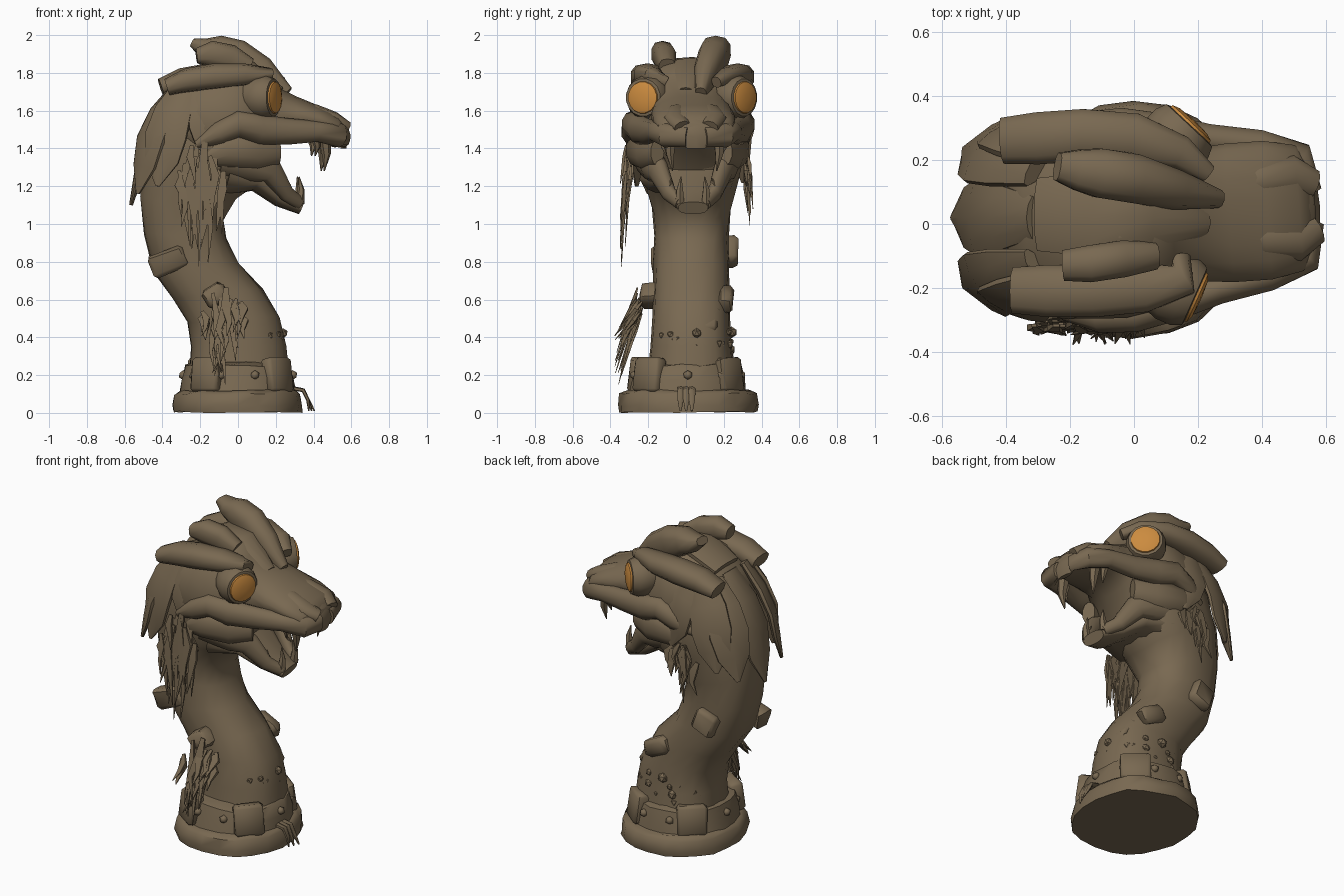
import bpy, bmesh, math, random
from mathutils import Vector, Matrix

random.seed(4)
if "Cube" in bpy.data.objects:
    bpy.data.objects.remove(bpy.data.objects["Cube"])

Z = Vector((0, 0, 1))
PIVOT = Vector((-0.2, 0, 0))
YAW = Matrix.Translation(PIVOT) @ Matrix.Rotation(math.radians(4), 4, 'Z') @ Matrix.Translation(-PIVOT)


def material(name, color):
    mat = bpy.data.materials.new(name)
    mat.use_nodes = True
    mat.diffuse_color = color
    mat.node_tree.nodes["Principled BSDF"].inputs["Base Color"].default_value = color
    return mat


WOOD = material("weathered brown wood", (0.19, 0.14, 0.083, 1))
AMBER = material("amber eye", (0.6, 0.26, 0.05, 1))


def spow(value, power):
    return math.copysign(abs(value) ** power, value)


def ring(center, u, v, n, power=2):
    """Superellipse ring spanned by the half-axes u and v."""
    angles = [math.tau * (i + 0.5) / n for i in range(n)]
    return [center + u * spow(math.cos(a), 2 / power) + v * spow(math.sin(a), 2 / power) for a in angles]


def loft(bm, rings):
    loops = [[bm.verts.new(p) for p in r] for r in rings]
    n = len(loops[0])
    for a, b in zip(loops, loops[1:]):
        for i in range(n):
            j = (i + 1) % n
            bm.faces.new((a[i], a[j], b[j], b[i]))
    bm.faces.new(loops[0][::-1])
    bm.faces.new(loops[-1])


def sweep(bm, points, widths, heights, up=Z, n=10, power=2):
    """Loft of varying width and height along a path."""
    points = [Vector(p) for p in points]
    rings = []
    for i, p in enumerate(points):
        tangent = (points[min(i + 1, len(points) - 1)] - points[max(i - 1, 0)]).normalized()
        side = tangent.cross(up).normalized()
        rings.append(ring(p, side * widths[i], side.cross(tangent) * heights[i], n, power))
    loft(bm, rings)


def finish(bm, name, mat=WOOD, yaw=False, angle=50, jitter=0):
    for v in bm.verts:
        if jitter:
            v.co += Vector([random.uniform(-jitter, jitter) for _ in range(3)])
    if yaw:
        bm.transform(YAW)
    bmesh.ops.recalc_face_normals(bm, faces=bm.faces)
    mesh = bpy.data.meshes.new(name)
    bm.to_mesh(mesh)
    bm.free()
    mesh.materials.append(mat)
    obj = bpy.data.objects.new(name, mesh)
    bpy.context.collection.objects.link(obj)
    bpy.ops.object.select_all(action='DESELECT')
    obj.select_set(True)
    bpy.context.view_layer.objects.active = obj
    bpy.ops.object.shade_smooth_by_angle(angle=math.radians(angle))


def stack(name, levels, n, jitter):
    """Upright body from (height, half x, half y) levels."""
    bm = bmesh.new()
    loft(bm, [ring(Vector((0, 0.01, z)), Vector((x, 0, 0)), Vector((0, y, 0)), n, 2.2) for z, x, y in levels])
    finish(bm, name, jitter=jitter)


def block(bm, center, size, angle, tilt):
    m = (Matrix.Translation(center) @ Matrix.Rotation(angle, 4, 'Z')
         @ Matrix.Rotation(tilt, 4, 'Y') @ Matrix.Diagonal((*size, 1)))
    bmesh.ops.create_cube(bm, size=1, matrix=m)


# Base and collar
stack("base_plinth", [(.005, .345, .365), (.04, .345, .37), (.1, .335, .36), (.12, .31, .33)], 22, .006)
stack("collar_band", [(.1, .31, .315), (.18, .295, .3), (.25, .28, .28), (.265, .24, .23)], 20, .007)
panels, bosses = bmesh.new(), bmesh.new()
for k in (-.75, .9, 2.3, 4.1):
    d = Vector((math.cos(k), math.sin(k), 0))
    block(panels, d * .285 + Z * .2, (.08, .17, .18), k, -.15)
for i in range(10):
    a = math.tau * i / 10
    bmesh.ops.create_icosphere(bosses, subdivisions=1, radius=.026, matrix=Matrix.Translation(
        (.29 * math.cos(a), .01 + .295 * math.sin(a), .2)))
bmesh.ops.bevel(panels, geom=panels.edges[:], offset=.015, segments=1, affect='EDGES')
finish(panels, "collar_panels", jitter=.004)
finish(bosses, "collar_bosses")

# Curved neck: back edge, front edge, half width
neck = [((-.27, .1), (.28, .1), .25), ((-.25, .35), (.26, .35), .215),
        ((-.27, .48), (.225, .51), .205), ((-.35, .6), (.13, .66), .2),
        ((-.45, .75), (.0, .79), .2), ((-.5, .95), (-.06, .92), .2),
        ((-.52, 1.15), (-.08, 1.02), .21), ((-.49, 1.38), (-.01, 1.13), .25),
        ((-.4, 1.57), (.08, 1.2), .28), ((-.28, 1.72), (.12, 1.3), .27)]
bm = bmesh.new()
rings = []
for back, front, w in neck:
    b, f = Vector((back[0], .03, back[1])), Vector((front[0], .03, front[1]))
    rings.append(ring((b + f) / 2, (f - b) / 2, Vector((0, w, 0)), 18, 2.4))
loft(bm, rings)
finish(bm, "neck", jitter=.006)

# Patches and lumps on the neck
bm = bmesh.new()
for center, size, tilt in (((-.37, -.13, .8), (.2, .1, .13), -.4), ((-.3, .22, .85), (.14, .1, .14), -.4),
                           ((-.12, -.18, .62), (.13, .13, .11), -.5), ((.05, .21, .6), (.16, .08, .1), .4),
                           ((.17, .1, .5), (.05, .14, .15), -.6)):
    block(bm, center, size, 0, tilt)
bmesh.ops.bevel(bm, geom=bm.edges[:], offset=.02, segments=1, affect='EDGES')
finish(bm, "neck_patches", jitter=.008)
bm = bmesh.new()
for i in range(26):
    a = random.uniform(-1, 2.6)
    p = Vector((.24 * math.cos(a), .03 + .21 * math.sin(a), random.uniform(.28, .43)))
    bmesh.ops.create_icosphere(bm, subdivisions=1, radius=random.uniform(.015, .032), matrix=Matrix.Translation(p))
finish(bm, "barnacles", angle=25)

# Skull and upper jaw: x, bottom, top, half width
skull = [(-.4, 1.47, 1.62, .14), (-.34, 1.4, 1.72, .23), (-.2, 1.27, 1.83, .3),
         (-.05, 1.21, 1.88, .31), (.06, 1.22, 1.87, .29), (.12, 1.28, 1.81, .24),
         (.2, 1.42, 1.73, .21), (.3, 1.46, 1.68, .22), (.42, 1.47, 1.63, .22),
         (.52, 1.44, 1.59, .2), (.57, 1.42, 1.53, .13)]
bm = bmesh.new()
loft(bm, [ring(Vector((x, 0, (lo + hi) / 2)), Vector((0, w, 0)), Vector((0, 0, (hi - lo) / 2)), 20, 2.1)
          for x, lo, hi, w in skull])
finish(bm, "skull", yaw=True)

# Lower jaw
bm = bmesh.new()
sweep(bm, [(-.06, 0, 1.27), (.1, 0, 1.23), (.22, 0, 1.135), (.335, 0, 1.085)],
      [.26, .2, .13, .08], [.13, .06, .045, .035], n=14, power=2.5)
for s in (1, -1):
    sweep(bm, [(-.1, s * .22, 1.36), (.08, s * .2, 1.32), (.165, s * .17, 1.28), (.25, s * .12, 1.16),
               (.325, s * .07, 1.11)], [.07, .06, .05, .035, .025], [.1, .1, .07, .045, .035])
finish(bm, "lower_jaw", yaw=True)

# Lips, cheeks, brow horns, nostrils and teeth
lips, brows, noses, teeth = [bmesh.new() for _ in range(4)]
for s in (1, -1):
    sweep(lips, [(.57, s * .05, 1.46), (.53, s * .16, 1.47), (.41, s * .205, 1.49), (.25, s * .235, 1.49),
                 (.1, s * .27, 1.5), (-.02, s * .295, 1.53), (-.12, s * .3, 1.48), (-.24, s * .28, 1.42)],
          [.025, .05, .05, .05, .06, .06, .05, .02], [.05, .065, .055, .07, .08, .07, .06, .02])
    sweep(lips, [(.2, s * .18, 1.38), (.08, s * .23, 1.38), (-.08, s * .27, 1.39), (-.22, s * .26, 1.34)],
          [.04, .06, .06, .02], [.07, .1, .09, .03])
    front = .24 if s > 0 else .14
    sweep(brows, [(front, s * .13, 1.75), (min(front, .16), s * .2, 1.79), (.02, .02 + s * .235, 1.79),
                  (-.14, .03 + s * .245, 1.78), (-.28, .035 + s * .24, 1.76), (-.39, .04 + s * .235, 1.725)],
          [.03, .055, .08, .085, .085, .075], [.03, .04, .06, .07, .065, .045], power=2.5)
    sweep(noses, [(.26, s * .07, 1.62), (.4, s * .09, 1.59), (.5, s * .1, 1.55), (.565, s * .07, 1.51)],
          [.03, .06, .07, .05], [.03, .045, .045, .04])
    for x, y, z, tip, r in ((.45, .13, 1.46, 1.28, .034), (.4, .16, 1.46, 1.36, .025),
                            (.32, .07, 1.11, 1.25, .028), (.25, .12, 1.17, 1.24, .02)):
        sweep(teeth, [(x, s * y, z), (x + .01, s * y, (z + tip) / 2), (x, s * y * .9, tip)],
              [r, r * .7, .003], [r, r * .7, .003], up=Vector((1, 0, 0)), n=6)
# Hooked upper beak lip
sweep(noses, [(.46, 0, 1.56), (.54, 0, 1.52), (.56, 0, 1.46), (.56, 0, 1.4)],
      [.1, .12, .12, .05], [.04, .035, .025, .015], up=Vector((1, 0, .5)))
finish(lips, "lips_and_cheeks", yaw=True)
finish(brows, "brow_horns", yaw=True)
finish(noses, "nostrils", yaw=True)
finish(teeth, "teeth", yaw=True)

# Crests on top of the head
bm = bmesh.new()
sweep(bm, [(.26, .08, 1.69), (.12, .11, 1.8), (-.01, .145, 1.88), (-.11, .16, 1.92), (-.18, .17, 1.93),
           (-.24, .18, 1.96)],
      [.03, .065, .08, .08, .065, .045], [.04, .09, .1, .08, .055, .025], power=2.5)
sweep(bm, [(.06, -.1, 1.83), (-.04, -.11, 1.88), (-.14, -.125, 1.9), (-.22, -.13, 1.89)],
      [.045, .06, .06, .05], [.05, .07, .07, .04], power=2.6)
sweep(bm, [(.22, 0, 1.7), (.05, .02, 1.85), (-.12, .03, 1.85), (-.3, .03, 1.76)],
      [.04, .1, .14, .12], [.03, .03, .035, .03])
finish(bm, "head_crests")

# Eyes: rounded socket and amber dome
for name, center, degrees in (("right", (.185, -.225, 1.67), -24), ("left", (.17, .305, 1.67), 47)):
    a = math.radians(degrees)
    d, c = Vector((math.cos(a), math.sin(a), 0)), Vector(center)
    bm = bmesh.new()
    r = [.05, .09, .115, .115, .1, .085]
    sweep(bm, [c + d * k for k in (-.2, -.15, -.08, -.03, .005, .008)], r, r, n=16)
    finish(bm, name + "_eye_socket")
    bm = bmesh.new()
    r = [.088, .083, .06, .015]
    sweep(bm, [c + d * k for k in (.0, .016, .024, .027)], r, r, n=16)
    finish(bm, name + "_eye", AMBER)

# Layered mane plates down the back
bm = bmesh.new()
for phi, low in ((0, 1.1), (36, 1.17), (-36, 1.16), (68, 1.22), (-68, 1.2), (98, 1.32), (-98, 1.32)):
    c, s = math.cos(math.radians(phi)), math.sin(math.radians(phi))
    pts = []
    for k, (rx, ry) in enumerate(((.25, .75), (.58, .9), (.79, 1), (.9, 1), (1.02, 1.03))):
        pts.append((-.23 - .33 * rx * spow(c, .55), .02 + .285 * ry * spow(s, .58), 1.73 + (low - 1.73) * k / 4))
    sweep(bm, pts, [.07, .11, .125, .1, .012], [.03, .035, .03, .025, .01],
          up=Vector((-c, s, .25)), power=1.8)
finish(bm, "mane_plates", angle=40)


# Hanging moss
def moss(name, x, y, top, length, spread, count, lean):
    bm = bmesh.new()
    s = math.copysign(1, y)
    for i in range(count):
        t = random.uniform(-1, 1) if i else 0
        px, drop = x + t * spread, length * (random.uniform(.35, 1) * (1 - .5 * abs(t)) if i else 1)
        z, py = top - abs(t) * length * .25 - random.uniform(0, .1), y + random.uniform(-.02, .02)
        pts = [(px + random.uniform(-.025, .025), py + s * lean * k, z - drop * k) for k in (0, .3, .65, 1)]
        w = random.uniform(.02, .038)
        sweep(bm, pts, [w * .5, w, w * .6, .002], [.006, .014, .008, .002], up=Vector((0, s, 0)), n=4)
    finish(bm, name, angle=20)


moss("cheek_moss_right", -.2, -.3, 1.47, .66, .14, 26, .03)
moss("neck_moss_right", -.07, -.25, .68, .46, .11, 24, .11)
moss("cheek_moss_left", -.2, .32, 1.4, .33, .12, 12, .02)
bm = bmesh.new()
for y in (-.03, .0, .03):
    sweep(bm, [(.29, y, .13), (.345, y, .12), (.37, y, .07), (.39 + y / 2, y, .01)],
          [.02, .02, .018, .006], [.012, .012, .01, .004], n=5)
finish(bm, "base_weed")
